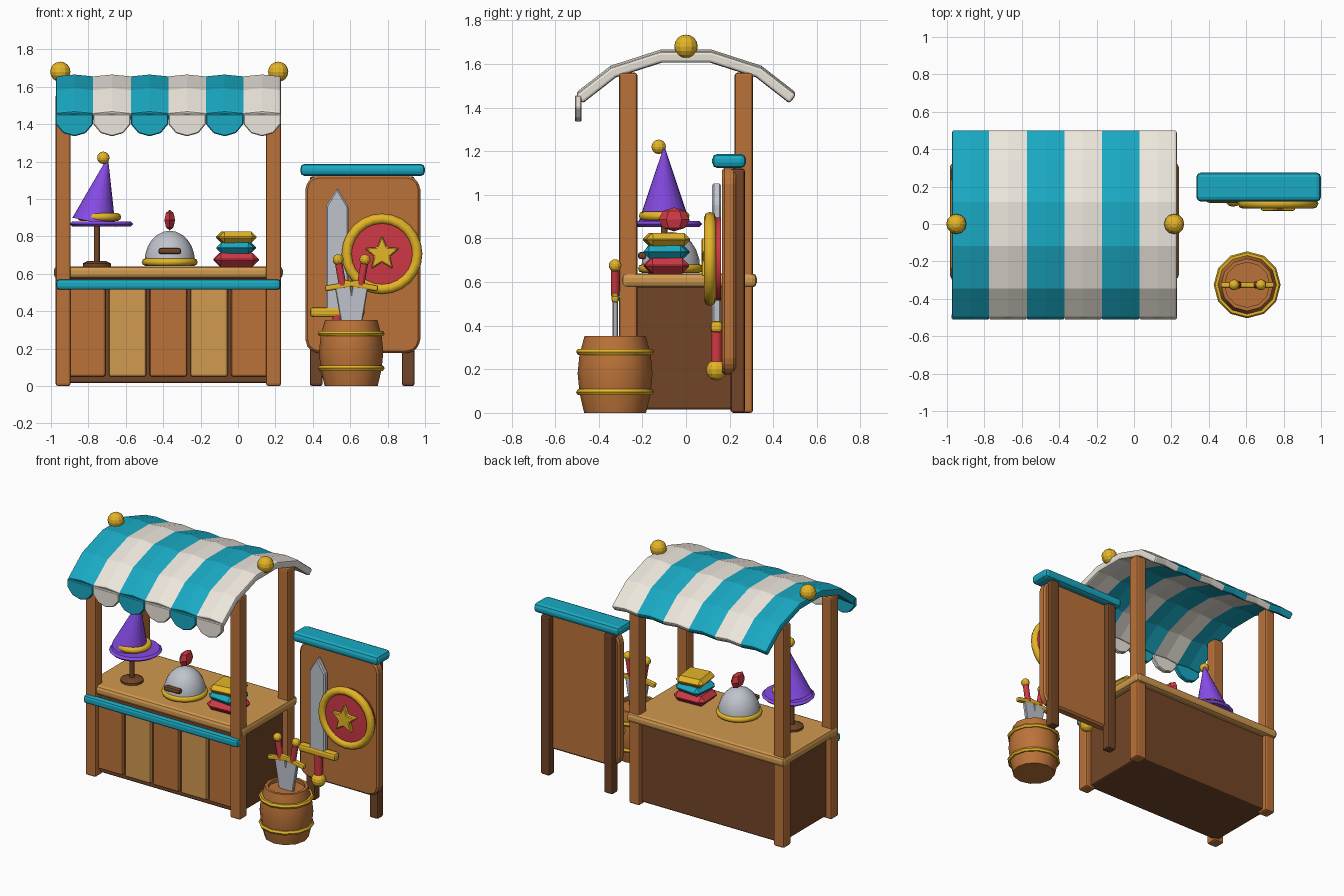
import bpy, bmesh
from math import sin, cos, pi, radians
from mathutils import Matrix, Vector

if "Cube" in bpy.data.objects:
    bpy.data.objects.remove(bpy.data.objects["Cube"])

COL = dict(wood=(.50, .17, .04), dark=(.17, .06, .02), tan=(.64, .32, .08), teal=(.01, .40, .55),
           cream=(.85, .80, .72), gold=(.78, .46, .02), red=(.62, .04, .06), purple=(.24, .07, .78),
           steel=(.52, .55, .60))
MAT = {}
for key, c in COL.items():
    MAT[key] = bpy.data.materials.new(key)
    MAT[key].diffuse_color = (*c, 1)


def finish(name, bm, mat, bevel=0, segs=2, smooth=0, mw=None):
    bmesh.ops.recalc_face_normals(bm, faces=bm.faces)
    me = bpy.data.meshes.new(name)
    bm.to_mesh(me)
    bm.free()
    me.materials.append(MAT[mat])
    ob = bpy.data.objects.new(name, me)
    bpy.context.collection.objects.link(ob)
    if mw:
        ob.matrix_world = mw
    if bevel:
        m = ob.modifiers.new("bevel", 'BEVEL')
        m.width, m.segments = bevel, segs
    if smooth:
        bpy.ops.object.select_all(action='DESELECT')
        ob.select_set(True)
        bpy.context.view_layer.objects.active = ob
        bpy.ops.object.shade_smooth_by_angle(angle=radians(smooth))
    return ob


def box(name, x, y, z, mat, bevel=.012, segs=2, mw=None):
    bm = bmesh.new()
    size = [b - a for a, b in (x, y, z)]
    mid = [(a + b) / 2 for a, b in (x, y, z)]
    bmesh.ops.create_cube(bm, size=1, matrix=Matrix.Translation(mid) @ Matrix.Diagonal((*size, 1)))
    return finish(name, bm, mat, bevel, segs, mw=mw)


def prism(name, pts, y0, y1, mat, bevel=0, mw=None):
    """Extrude an outline in the xz plane along y."""
    bm = bmesh.new()
    face = bm.faces.new([bm.verts.new((x, y0, z)) for x, z in pts])
    ext = bmesh.ops.extrude_face_region(bm, geom=[face])['geom']
    bmesh.ops.translate(bm, vec=(0, y1 - y0, 0), verts=[v for v in ext if isinstance(v, bmesh.types.BMVert)])
    return finish(name, bm, mat, bevel, 1, mw=mw)


def lathe(name, prof, mat, mw, n=16, smooth=40):
    """Spin an (r, z) outline about the local z axis."""
    bm = bmesh.new()
    vs = [bm.verts.new((r, 0, z)) for r, z in prof]
    es = [bm.edges.new(p) for p in zip(vs, vs[1:])]
    bmesh.ops.spin(bm, geom=vs + es, axis=(0, 0, 1), cent=(0, 0, 0), angle=2 * pi, steps=n)
    bmesh.ops.remove_doubles(bm, verts=bm.verts, dist=1e-5)
    return finish(name, bm, mat, smooth=smooth, mw=mw)


def ring(name, R, r, mat, mw, n=16, k=8):
    prof = [(R + r * cos(2 * pi * i / k), r * sin(2 * pi * i / k)) for i in range(k + 1)]
    return lathe(name, prof, mat, mw, n, 50)


def ball(name, loc, r, mat, mw=Matrix(), scale=(1, 1, 1), u=12, v=8):
    bm = bmesh.new()
    bmesh.ops.create_uvsphere(bm, u_segments=u, v_segments=v, radius=r,
                              matrix=Matrix.Translation(loc) @ Matrix.Diagonal((*scale, 1)))
    return finish(name, bm, mat, mw=mw)


def at(x, y, z, axis='Y', ang=0):
    return Matrix.Translation((x, y, z)) @ Matrix.Rotation(ang, 4, axis)


def sword(name, mw, L, w, t, tip, guard, gh, grip, gr, pom):
    prism(name + "_blade", [(-w, 0), (w, 0), (w, L - tip), (0, L), (-w, L - tip)], -t, t, 'steel', t * .4, mw)
    box(name + "_guard", (-guard, guard), (-gh, gh), (-gh, gh), 'gold', gh * .6, 2, mw)
    lathe(name + "_grip", [(0, -grip), (gr, -grip), (gr, 0), (0, 0)], 'red', mw, 10)
    ball(name + "_pommel", (0, 0, -grip - pom * .8), pom, 'gold', mw)


# Stall frame and counter
CX = -.3725
for sx in (-1, 1):
    for sy in (-1, 1):
        x, y = CX + sx * .5625, sy * .265
        box("post", (x - .04, x + .04), (y - .042, y + .042), (0, 1.56), 'wood')
box("counter_body", (-.935, .19), (-.25, .275), (.015, .59), 'dark')
for i in range(5):
    x = CX + (i - 2) * .218
    box("front_plank", (x - .1, x + .1), (-.275, -.24), (.05, .54), 'tan' if i % 2 else 'wood')
box("counter_top", (-.985, .24), (-.295, .325), (.575, .64), 'tan', .022)
box("counter_trim", (-.972, .227), (-.335, -.285), (.515, .57), 'teal', .016)

# Striped awning, one sheet with a slightly puffed middle on each stripe
prof = [(-.505, 1.458), (-.345, 1.582), (-.118, 1.655), (.118, 1.655), (.345, 1.582), (.505, 1.458)]
bm = bmesh.new()
rows = [[bm.verts.new((-.975 + i * .2008 / 2, y, z + (.01 if i % 2 else 0))) for y, z in prof] for i in range(13)]
for i in range(12):
    for j in range(5):
        f = bm.faces.new((rows[i][j], rows[i + 1][j], rows[i + 1][j + 1], rows[i][j + 1]))
        f.material_index = (i // 2) % 2
awning = finish("awning", bm, 'teal')
awning.data.materials.append(MAT['cream'])
up = awning.data.polygons[2].normal.z > 0
m = awning.modifiers.new("thickness", 'SOLIDIFY')
m.thickness, m.offset = .05, -1 if up else 1
m = awning.modifiers.new("bevel", 'BEVEL')
m.width, m.segments, m.limit_method, m.angle_limit = .012, 2, 'ANGLE', radians(50)

# Scalloped valance and finials
for i in range(6):
    x = -.975 + (i + .5) * .2008
    half = [(.1, 1.455), (.1, 1.40), (.06, 1.352)]
    pts = [(x - a, z) for a, z in half] + [(x, 1.335)] + [(x + a, z) for a, z in half[::-1]]
    prism("valance_scallop", pts, -.51, -.478, 'cream' if i % 2 else 'teal', .005)
for x in (-.95, .215):
    ball("finial", (x, 0, 1.68), .054, 'gold')

# Pointed hat on its stand
lathe("hat_stand_base", [(0, .64), (.075, .64), (.075, .655), (.05, .668), (0, .668)], 'dark', at(-.755, -.1, 0), 12)
lathe("hat_stand_pole", [(0, .66), (.016, .66), (.016, .86), (0, .86)], 'dark', at(-.755, -.1, 0), 10)
lathe("hat_brim", [(0, .852), (.155, .852), (.17, .866), (.155, .88), (0, .88)], 'purple', at(-.73, -.095, 0), 20)
lathe("hat_cone", [(0, -.01), (.118, -.01), (.006, .33), (0, .332)], 'purple', at(-.768, -.1, .885, 'Y', radians(12)), 18)
ring("hat_band", .097, .021, 'gold', at(-.742, -.1, .903), 18)
ball("hat_bobble", (-.72, -.125, 1.22), .033, 'gold')

# Domed dish with gem and handle
dome = [(.135 * cos(i * pi / 12), .665 + .165 * sin(i * pi / 12)) for i in range(6)] + [(0, .83)]
lathe("dish_dome", [(0, .645)] + [(.135, .645)] + dome, 'steel', at(-.365, -.07, 0), 20)
ring("dish_ring", .13, .02, 'gold', at(-.365, -.07, .662), 20)
ball("dish_gem", (-.365, -.055, .887), .055, 'red', scale=(.6, 1.3, 1), u=6, v=4)
box("dish_handle", (-.425, -.305), (-.22, -.18), (.705, .738), 'dark', .012)

# Stack of cushions
for mat, z0, z1, w, turn in (('red', .64, .71, .118, 3), ('teal', .708, .768, .1, -5), ('gold', .765, .825, .1, 7)):
    h = (z1 - z0) / 2
    box("cushion", (-w, w), (-.1, .1), (-h, h), mat, h * .9, 1, at(-.01, -.09, (z0 + z1) / 2, 'Z', radians(turn)))

# Display board with legs and cap
R, x0, x1, z0, z1 = .075, .36, .975, .175, 1.125
pts = []
for q, (cx, cz) in enumerate(((x1 - R, z1 - R), (x0 + R, z1 - R), (x0 + R, z0 + R), (x1 - R, z0 + R))):
    for k in range(4):
        a = pi / 2 * (q + k / 3)
        pts.append((cx + R * cos(a), cz + R * sin(a)))
prism("display_board", pts, .165, .23, 'wood', .012)
for x in (.418, .91):
    box("board_leg", (x - .034, x + .034), (.205, .27), (0, 1.12), 'dark')
box("board_cap", (.333, 1.0), (.12, .275), (1.122, 1.188), 'teal', .025)

# Mounted sword and shield
sword("board_sword", at(.53, .14, .395), .665, .06, .021, .1, .145, .027, .16, .026, .048)
face = at(.77, .11, .706, 'X', pi / 2)
lathe("shield_face", [(0, -.05), (.19, -.05), (.19, .005), (0, .015)], 'red', face, 24)
ring("shield_rim", .188, .028, 'gold', face, 24)
star = [((.1 if i % 2 == 0 else .045) * sin(i * pi / 5), (.1 if i % 2 == 0 else .045) * cos(i * pi / 5))
        for i in range(10)]
prism("shield_star", star, -.04, 0, 'gold', .006, at(.77, .11, .706))

# Barrel holding two swords
tub = at(.605, -.325, 0)
lathe("barrel", [(0, 0), (.142, 0), (.163, .09), (.172, .18), (.163, .27), (.14, .353), (.12, .353), (.12, .33), (0, .33)],
      'wood', tub, 12, 35)
for z in (.095, .28):
    ring("barrel_hoop", .163, .016, 'gold', tub @ Matrix.Translation((0, 0, z)), 12, 6)
for s in (-1, 1):
    sword("barrel_sword", at(.607 + s * .048, -.325, .537, 'Y', pi + s * .17), .3, .042, .013, .06,
          .095, .016, .117, .02, .029)

for m in bpy.data.materials:
    if m.users and not m.is_grease_pencil:
        m.use_nodes = True
        m.node_tree.nodes["Principled BSDF"].inputs["Base Color"].default_value = m.diffuse_color
